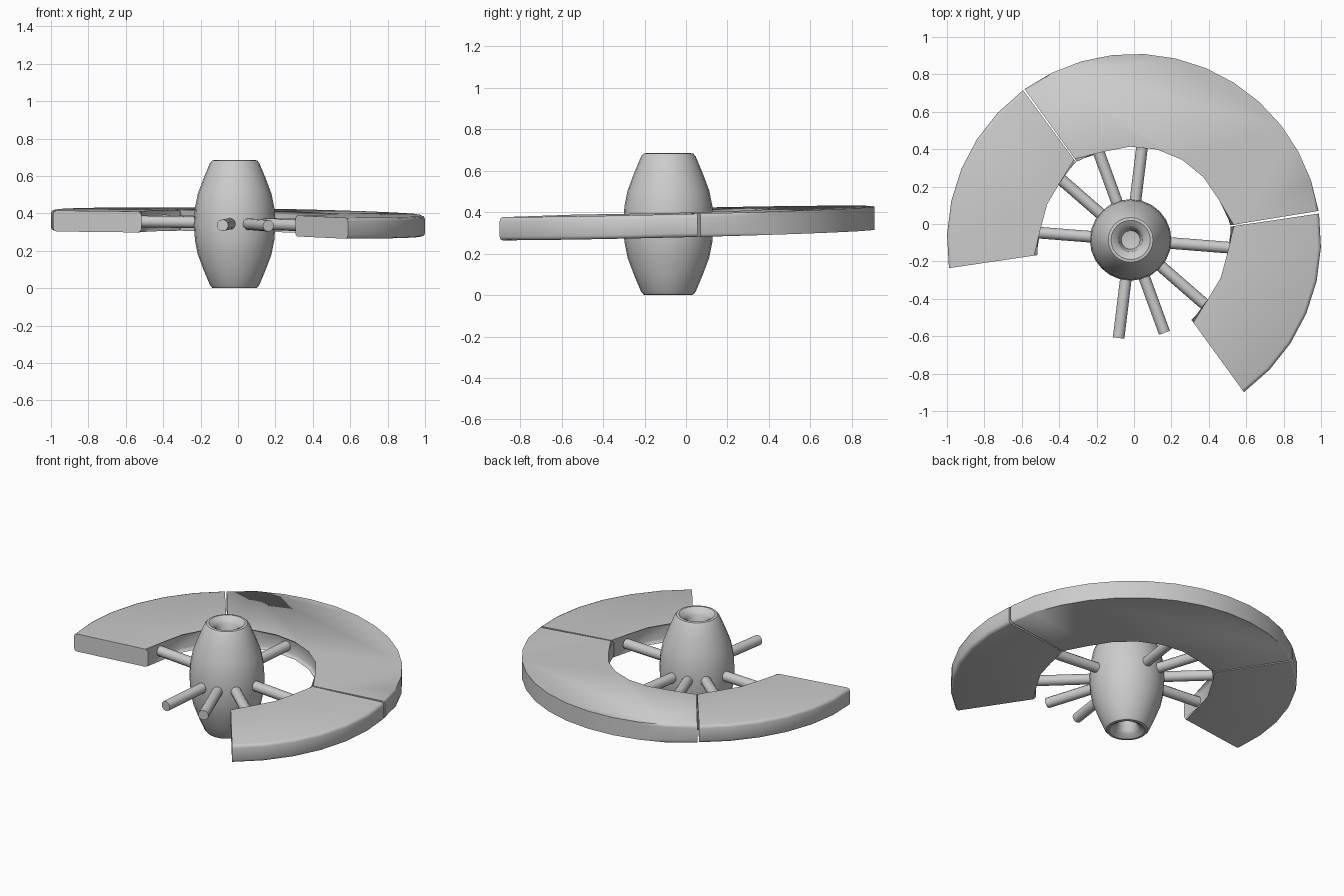
import bpy, bmesh
from math import sin, cos, radians, pi, atan2
from mathutils import Vector, Matrix

if "Cube" in bpy.data.objects:
    bpy.data.objects.remove(bpy.data.objects["Cube"])

HUB = Vector((-0.018, -0.085, 0))
RING = Vector((0.0, -0.09, 0))


def plane_z(x, y):
    # slightly tilted plane of the wheel
    return 0.35 - 0.015 * x + 0.024 * y


def finish(name, bm, angle=35):
    bmesh.ops.recalc_face_normals(bm, faces=bm.faces[:])
    me = bpy.data.meshes.new(name)
    bm.to_mesh(me)
    bm.free()
    ob = bpy.data.objects.new(name, me)
    bpy.context.collection.objects.link(ob)
    bpy.ops.object.select_all(action='DESELECT')
    ob.select_set(True)
    bpy.context.view_layer.objects.active = ob
    bpy.ops.object.shade_smooth_by_angle(angle=radians(angle))
    return ob


# Barrel hub with a dished socket at both ends
half = [(0, 0.56), (0.05, 0.57), (0.062, 0.65), (0.075, 0.668), (0.105, 0.685),
        (0.12, 0.683), (0.132, 0.668), (0.165, 0.59), (0.197, 0.505), (0.212, 0.43)]
profile = half + [(0.218, 0.3425)] + [(r, 0.685 - z) for r, z in reversed(half)]
bm = bmesh.new()
pts = [bm.verts.new((HUB.x + r, HUB.y, z)) for r, z in profile]
edges = [bm.edges.new(p) for p in zip(pts, pts[1:])]
bmesh.ops.spin(bm, geom=pts + edges, cent=HUB, axis=(0, 0, 1), angle=2 * pi,
               steps=24, use_duplicate=False)
bmesh.ops.remove_doubles(bm, verts=bm.verts[:], dist=1e-4)
finish("hub", bm)

# Spoke rods running through the hub
for i, deg in enumerate((-4.5, -41, -70, -97)):
    a = radians(deg)
    d = Vector((cos(a), sin(a), 0)) * 0.528
    ends = [HUB + d, HUB - d]
    for e in ends:
        e.z = plane_z(e.x, e.y)
    axis = ends[1] - ends[0]
    bm = bmesh.new()
    bmesh.ops.create_cone(
        bm, cap_ends=True, segments=12, radius1=0.031, radius2=0.031, depth=axis.length,
        matrix=Matrix.Translation((ends[0] + ends[1]) / 2)
        @ axis.to_track_quat('Z', 'Y').to_matrix().to_4x4())
    finish(f"spoke_rod_{i + 1}", bm)


# Rim segments: arc plates with bevelled long edges
def rim_segment(name, a0, a1, n_out, n_in):
    def arc(r, n):
        return [(r, radians(a0 + (a1 - a0) * i / n)) for i in range(n + 1)]
    outline = arc(1.0, n_out) + arc(0.522, n_in)[::-1]
    bm = bmesh.new()
    layers = []
    for dz in (-0.056, 0.056):
        layer = []
        for r, a in outline:
            x, y = RING.x + r * cos(a), RING.y + r * sin(a)
            layer.append(bm.verts.new((x, y, plane_z(x, y) + dz)))
        layers.append(layer)
        bm.faces.new(layer)
    n = len(outline)
    lips = []
    for i in range(n):
        j = (i + 1) % n
        bm.faces.new((layers[0][i], layers[0][j], layers[1][j], layers[1][i]))
        if i not in (n_out, n - 1):
            lips += [bm.edges.get((l[i], l[j])) for l in layers]
    bmesh.ops.bevel(bm, geom=lips, offset=0.018, segments=2, profile=0.5,
                    affect='EDGES')
    finish(name, bm, 50)


rim_segment("rim_left", 126.4, 188.4, 6, 4)
rim_segment("rim_back", 9.2, 125.8, 12, 7)
rim_segment("rim_right", -54, 8.4, 6, 4)
